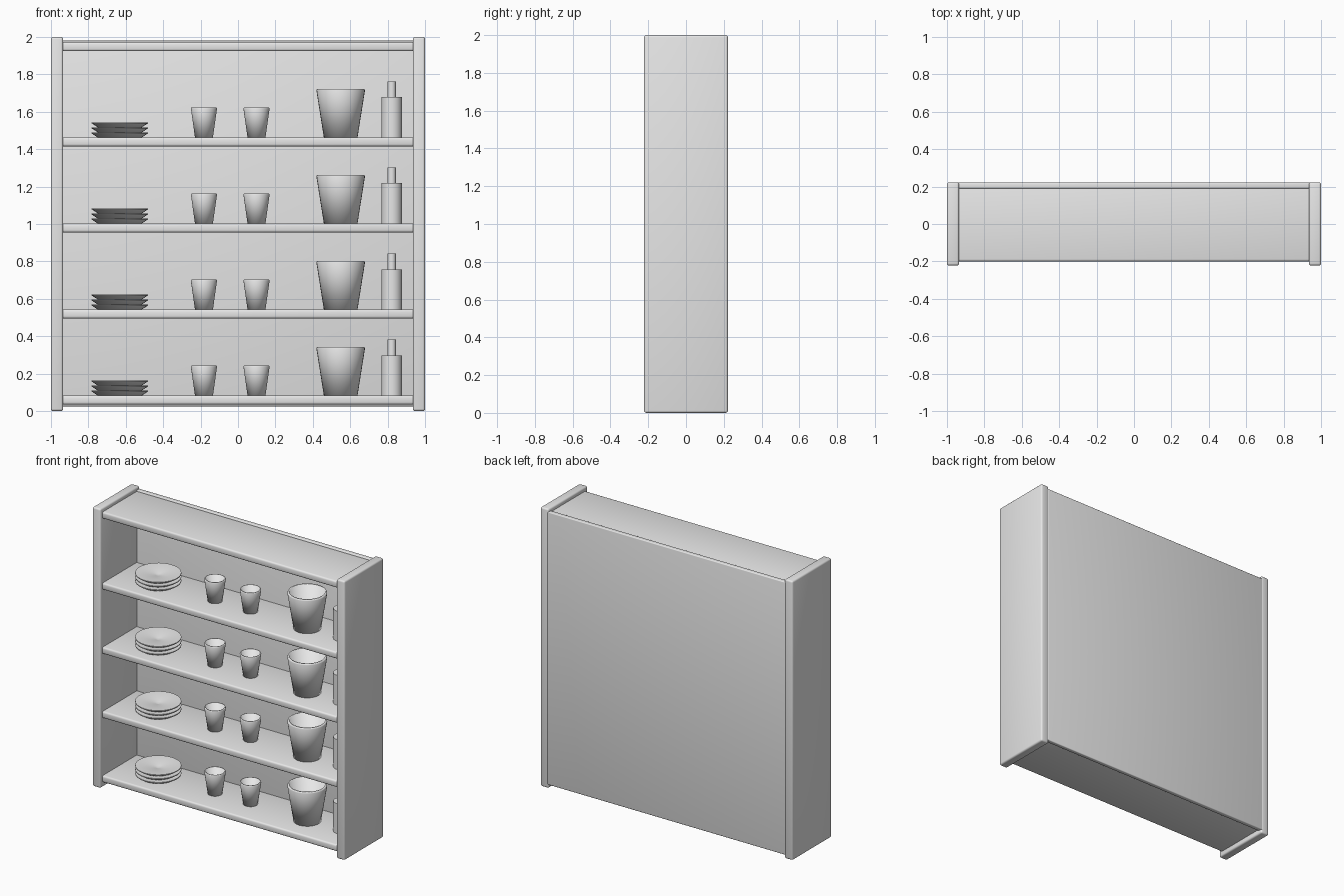
import bpy
import bmesh
from math import cos, sin, tau

if "Cube" in bpy.data.objects:
    bpy.data.objects.remove(bpy.data.objects["Cube"], do_unlink=True)

GREY = (0.8, 0.8, 0.8, 1.0)
grey = bpy.data.materials.new("plain_grey")
grey.use_nodes = True
grey.diffuse_color = GREY
grey.node_tree.nodes["Principled BSDF"].inputs["Base Color"].default_value = GREY


def add_object(name, bm):
    mesh = bpy.data.meshes.new(name)
    bmesh.ops.recalc_face_normals(bm, faces=bm.faces)
    bm.to_mesh(mesh)
    bm.free()
    mesh.materials.append(grey)
    obj = bpy.data.objects.new(name, mesh)
    bpy.context.collection.objects.link(obj)
    return obj


def board(name, low, high, radius=0.012):
    """Rounded plank between two opposite corners."""
    bm = bmesh.new()
    bmesh.ops.create_cube(bm, size=1)
    for v in bm.verts:
        v.co = [(a + b) / 2 + c * (b - a) for a, b, c in zip(low, high, v.co)]
    bmesh.ops.bevel(bm, geom=bm.edges[:], offset=radius, segments=3,
                    profile=0.5, affect='EDGES')
    obj = add_object(name, bm)
    smooth(obj, 40)


def smooth(obj, angle):
    bpy.ops.object.select_all(action='DESELECT')
    obj.select_set(True)
    bpy.context.view_layer.objects.active = obj
    bpy.ops.object.shade_smooth_by_angle(angle=angle * tau / 360)


def lathe(name, profile, location, angle=50, sides=32):
    """Turned solid: profile of (radius, height) from base centre to top centre."""
    bm = bmesh.new()
    rings = []
    for r, z in profile:
        count = sides if r > 0 else 1
        rings.append([bm.verts.new((r * cos(tau * i / sides),
                                    r * sin(tau * i / sides), z))
                      for i in range(count)])
    for a, b in zip(rings, rings[1:]):
        for i in range(sides):
            j = (i + 1) % sides
            corners = [a[i % len(a)], a[j % len(a)], b[j % len(b)], b[i % len(b)]]
            bm.faces.new(list(dict.fromkeys(corners)))
    obj = add_object(name, bm)
    obj.location = location
    smooth(obj, angle)


def cup_profile(base, rim, height, wall):
    """Tapered hollow vessel with a slightly rounded lip."""
    return [(0, 0), (base, 0), (rim, height - wall * 0.6),
            (rim - wall * 0.3, height), (rim - wall, height),
            (base - wall, wall), (0, wall)]


# Cabinet frame
for side, label in ((-1, "right"), (1, "left")):
    xs = sorted((side, side * 0.935))
    board(label + "_side_panel", (xs[0], -0.222, 0), (xs[1], 0.222, 2))
board("back_panel", (-0.945, 0.19, 0.025), (0.945, 0.222, 1.98), 0.006)

# Shelves, with crockery on all but the top board
plate = [(0, 0), (0.118, 0), (0.15, 0.021), (0.15, 0.027),
         (0.143, 0.027), (0.02, 0.012), (0, 0.006)]
bottle = [(0, 0), (0.055, 0), (0.055, 0.215), (0.022, 0.215),
          (0.022, 0.3), (0, 0.3)]
for n, top in enumerate((0.083, 0.543, 1.003, 1.463, 1.972), 1):
    board(f"shelf_{n}", (-0.95, -0.2, top - 0.048), (0.95, 0.2, top))
    if n == 5:
        continue
    for p in range(3):
        lathe(f"plate_{n}_{p + 1}", plate, (-0.632, 0, top + p * 0.027))
    for c, x in enumerate((-0.182, 0.099), 1):
        lathe(f"cup_{n}_{c}", cup_profile(0.048, 0.07, 0.16, 0.009), (x, 0, top), 180)
    lathe(f"bowl_{n}", cup_profile(0.09, 0.13, 0.26, 0.014), (0.549, 0, top), 180)
    lathe(f"bottle_{n}", bottle, (0.822, 0, top))
